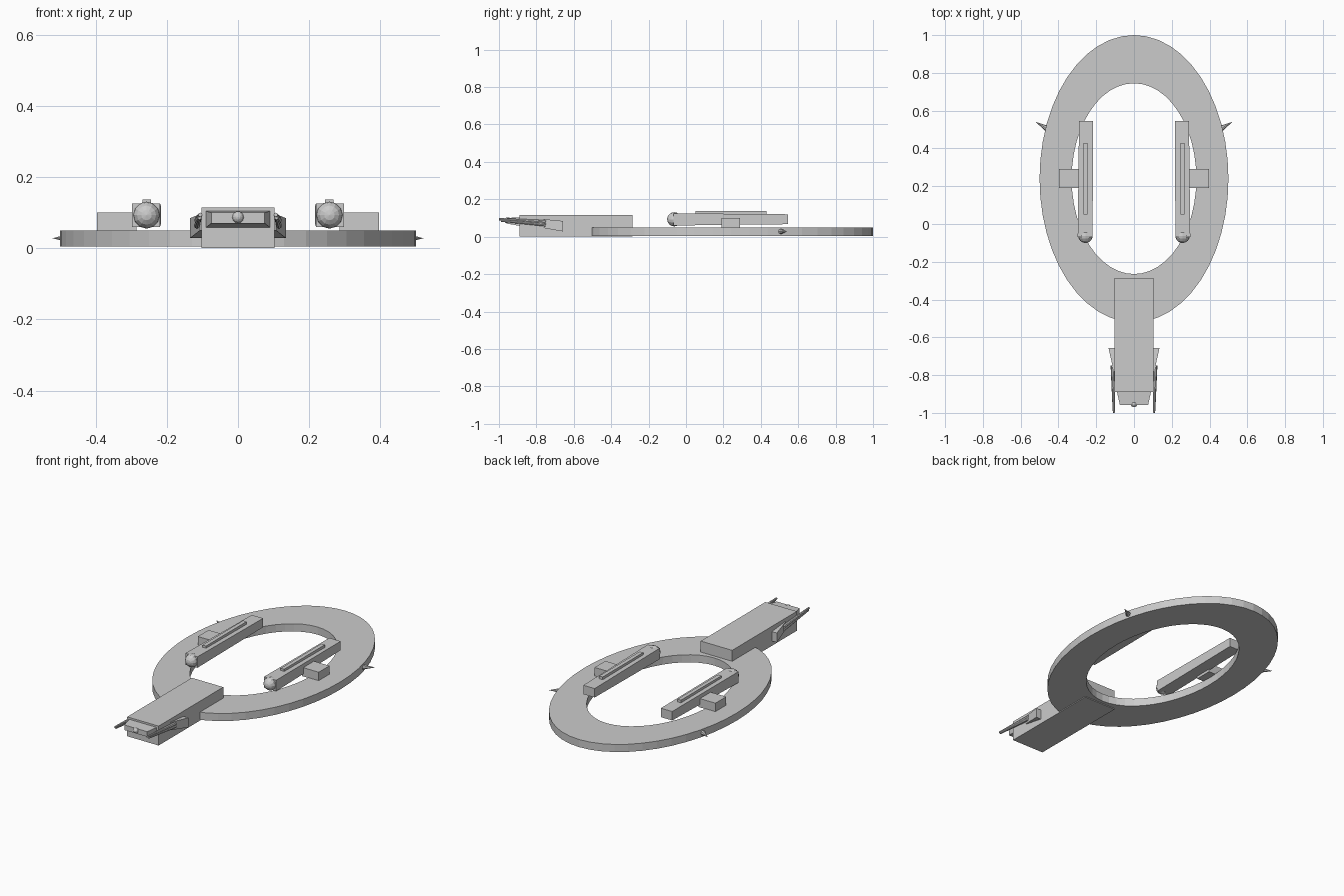
import bpy, bmesh, math
from mathutils import Vector

if "Cube" in bpy.data.objects:
    bpy.data.objects.remove(bpy.data.objects["Cube"])


def make(name, verts, faces):
    me = bpy.data.meshes.new(name)
    bm = bmesh.new()
    vs = [bm.verts.new(v) for v in verts]
    for f in faces:
        bm.faces.new([vs[i] for i in f])
    bmesh.ops.recalc_face_normals(bm, faces=bm.faces)
    bm.to_mesh(me)
    bm.free()
    ob = bpy.data.objects.new(name, me)
    bpy.context.collection.objects.link(ob)
    return ob


def loft(name, a, b):
    """Closed solid between two matching loops of points."""
    n = len(a)
    sides = [(i, (i + 1) % n, n + (i + 1) % n, n + i) for i in range(n)]
    return make(name, a + b, sides + [tuple(range(n)), tuple(range(n, 2 * n))])


def rect(x0, x1, z0, z1, y):
    return [(x0, y, z0), (x1, y, z0), (x1, y, z1), (x0, y, z1)]


def box(name, x0, x1, y0, y1, z0, z1):
    return loft(name, rect(x0, x1, z0, z1, y0), rect(x0, x1, z0, z1, y1))


def rod(name, p, q, r1, r2, sides=8):
    p, q = Vector(p), Vector(q)
    bpy.ops.mesh.primitive_cone_add(vertices=sides, radius1=r1, radius2=r2,
                                    depth=(q - p).length, location=(p + q) / 2)
    ob = bpy.context.object
    ob.rotation_euler = (q - p).to_track_quat('Z', 'Y').to_euler()
    ob.name = name
    return ob


def ball(name, loc, r, seg, rings):
    bpy.ops.mesh.primitive_uv_sphere_add(segments=seg, ring_count=rings, radius=r,
                                         location=loc, rotation=(math.pi / 2, 0, 0))
    bpy.context.object.name = name


# Elliptical ring hull
N = 48
loops = [(0.5, 0.76, 0.005), (0.5, 0.76, 0.05), (0.33, 0.505, 0.05), (0.33, 0.505, 0.005)]
verts = [(rx * math.cos(2 * math.pi * i / N), 0.24 + ry * math.sin(2 * math.pi * i / N), z)
         for rx, ry, z in loops for i in range(N)]
faces = [(k * N + i, k * N + (i + 1) % N, (k + 1) % 4 * N + (i + 1) % N, (k + 1) % 4 * N + i)
         for k in range(4) for i in range(N)]
make("ring_hull", verts, faces)

# Forward neck, tapered nose and sensor
box("neck", -0.103, 0.103, -0.89, -0.285, 0.0, 0.115)
loft("nose", rect(-0.075, 0.075, 0.07, 0.1, -0.957), rect(-0.09, 0.09, 0.058, 0.104, -0.89))
ball("nose_sensor", (0, -0.953, 0.087), 0.017, 12, 8)

for s, side in ((-1, "left"), (1, "right")):
    # Engine pod with domed front and top rail
    loft(side + "_pod", rect(s * 0.219, s * 0.298, 0.06, 0.125, -0.068),
         rect(s * 0.217, s * 0.291, 0.067, 0.12, 0.545))
    ball(side + "_pod_dome", (s * 0.257, -0.063, 0.093), 0.038, 12, 8)
    box(side + "_pod_rail", s * 0.245, s * 0.268, 0.05, 0.43, 0.11, 0.137)
    # Pylon joining pod and ring
    box(side + "_pylon", s * 0.285, s * 0.396, 0.19, 0.29, 0.048, 0.1)
    # Cheek wedge on the neck
    loft(side + "_cheek", rect(s * 0.09, s * 0.135, 0.028, 0.084, -0.657),
         rect(s * 0.09, s * 0.107, 0.05, 0.096, -0.78))
    # Forward barrels, one above the other
    rod(side + "_upper_barrel", (s * 0.113, -0.75, 0.079), (s * 0.106, -0.999, 0.094), 0.010, 0.006)
    rod(side + "_lower_barrel", (s * 0.115, -0.75, 0.064), (s * 0.108, -0.99, 0.085), 0.009, 0.005)
    # Small spike on the ring edge
    rod(side + "_spike", (s * 0.46, 0.505, 0.028), (s * 0.521, 0.541, 0.028), 0.016, 0.0)
